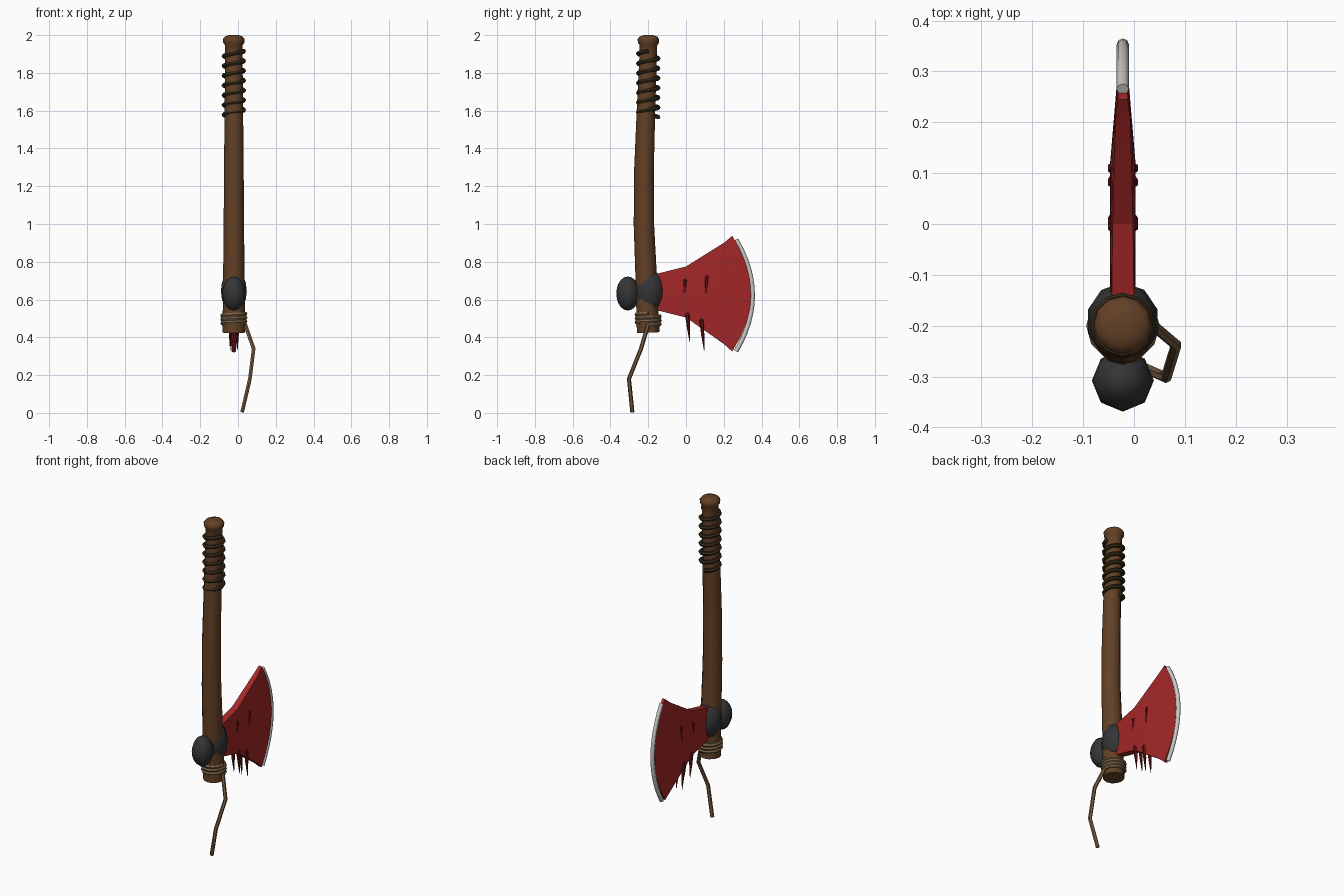
import bpy, bmesh, math
from mathutils import Vector

if "Cube" in bpy.data.objects:
    bpy.data.objects.remove(bpy.data.objects["Cube"])

CX = -0.022  # centre plane of handle and blade


def material(name, rgb):
    m = bpy.data.materials.new(name)
    m.use_nodes = True
    m.diffuse_color = (*rgb, 1)
    m.node_tree.nodes["Principled BSDF"].inputs["Base Color"].default_value = (*rgb, 1)
    return m


WOOD = material("brown wood", (0.125, 0.052, 0.019))
WRAP = material("dark leather", (0.036, 0.022, 0.009))
ROPE = material("tan rope", (0.19, 0.115, 0.055))
IRON = material("dark iron", (0.035, 0.035, 0.037))
RED = material("red paint", (0.37, 0.02, 0.021))
BLOOD = material("dark red", (0.13, 0.006, 0.007))
STEEL = material("pale steel", (0.6, 0.58, 0.55))


def finish(bm, name, mat, smooth=None):
    bmesh.ops.recalc_face_normals(bm, faces=bm.faces)
    mesh = bpy.data.meshes.new(name)
    bm.to_mesh(mesh)
    bm.free()
    mesh.materials.append(mat)
    ob = bpy.data.objects.new(name, mesh)
    bpy.context.collection.objects.link(ob)
    if smooth:
        bpy.ops.object.select_all(action="DESELECT")
        ob.select_set(True)
        bpy.context.view_layer.objects.active = ob
        bpy.ops.object.shade_smooth_by_angle(angle=math.radians(smooth))
    return ob


def loft(name, mat, points, radii, sides=8, ref=(1, 0, 0), smooth=None):
    """Tube through points with a radius at each point."""
    bm = bmesh.new()
    pts = [Vector(p) for p in points]
    rings = []
    for i, p in enumerate(pts):
        t = (pts[min(i + 1, len(pts) - 1)] - pts[max(i - 1, 0)]).normalized()
        a = t.cross(Vector(ref)).normalized()
        b = t.cross(a)
        angles = [math.tau * k / sides for k in range(sides)]
        rings.append([bm.verts.new(p + radii[i] * (a * math.cos(w) + b * math.sin(w)))
                      for w in angles])
    for r, s in zip(rings, rings[1:]):
        for k in range(sides):
            n = (k + 1) % sides
            bm.faces.new((r[k], r[n], s[n], s[k]))
    bm.faces.new(rings[0])
    bm.faces.new(rings[-1])
    return finish(bm, name, mat, smooth)


def helix(cy, radius, z0, z1, start, turns, per_turn=12):
    n = round(turns * per_turn)
    return [(CX + radius * math.cos(start + math.tau * turns * i / n),
             cy + radius * math.sin(start + math.tau * turns * i / n),
             z0 + (z1 - z0) * i / n) for i in range(n + 1)]


def ellipsoid(name, mat, centre, scale, segments, rings):
    bm = bmesh.new()
    bmesh.ops.create_uvsphere(bm, u_segments=segments, v_segments=rings, radius=1)
    bmesh.ops.scale(bm, vec=scale, verts=bm.verts)
    bmesh.ops.translate(bm, vec=centre, verts=bm.verts)
    return finish(bm, name, mat, 50)


# Handle, slightly bowed, with a rounded knob on top: (z, y, radius)
shaft = [(0.425, -0.2, 0.06), (0.7, -0.21, 0.057), (1.0, -0.223, 0.054),
         (1.3, -0.222, 0.052), (1.6, -0.212, 0.049), (1.9, -0.2, 0.046),
         (1.945, -0.199, 0.046), (1.96, -0.199, 0.056), (1.98, -0.199, 0.057),
         (1.993, -0.199, 0.046), (2.0, -0.199, 0.025)]
loft("handle", WOOD, [(CX, y, z) for z, y, r in shaft], [r for z, y, r in shaft],
     sides=12, smooth=45)

# Grip wrap
grip = helix(-0.2, 0.053, 1.565, 1.915, math.pi / 2, 6.75)
loft("grip_wrap", WRAP, grip, [0.012] * len(grip), sides=6, ref=(0, 0, 1), smooth=40)

# Rope: coils under the head, and a loose hanging tail
coil = helix(-0.2, 0.06, 0.465, 0.525, 0, 3)
loft("rope_coil", ROPE, coil, [0.012] * len(coil), sides=6, ref=(0, 0, 1), smooth=40)
tail = [(0.022, -0.284, 0.004), (0.063, -0.302, 0.18), (0.083, -0.238, 0.34), (0.038, -0.2, 0.468)]
loft("rope_tail", ROPE, tail, [0.011] * len(tail), sides=6, smooth=40)

# Iron collar and rear hammer knob
ellipsoid("collar", IRON, (CX, -0.192, 0.645), (0.072, 0.077, 0.115), 10, 8)
ellipsoid("rear_knob", IRON, (CX, -0.308, 0.632), (0.061, 0.061, 0.09), 8, 10)

# Blade: columns of (y, curve of y, lower z, upper z, half thickness, its change to the tips)
columns = [(-0.16, 0, 0.545, 0.735, 0.025, -0.003),
           (0.0, 0, 0.505, 0.775, 0.025, -0.005),
           (0.12, 0.08, 0.365, 0.9, 0.025, -0.01),
           (0.345, -0.1, 0.325, 0.937, 0.006, 0.004)]
ROWS = 8
bm = bmesh.new()
sheets = []
for side in (-1, 1):
    sheet = []
    for y, bow, low, high, half, change in columns:
        column = []
        for i in range(ROWS + 1):
            v = 2 * i / ROWS - 1
            column.append(bm.verts.new((CX + side * (half + change * v * v), y + bow * v * v,
                                        low + (high - low) * i / ROWS)))
        sheet.append(column)
    sheets.append(sheet)
    for a, b in zip(sheet, sheet[1:]):
        for i in range(ROWS):
            bm.faces.new((a[i], b[i], b[i + 1], a[i + 1]))
left, right = sheets
for c in range(len(columns) - 1):
    for i in (0, ROWS):
        bm.faces.new((left[c][i], left[c + 1][i], right[c + 1][i], right[c][i]))
for c in (0, -1):
    for i in range(ROWS):
        bm.faces.new((left[c][i], left[c][i + 1], right[c][i + 1], right[c][i]))
finish(bm, "blade", RED, 8)

# Steel cutting edge
arc = [(CX, 0.353 - 0.088 * v * v, 0.622 + 0.296 * v)
       for v in [i / 6 - 1 for i in range(13)]]
loft("cutting_edge", STEEL, arc, [0.012] * len(arc), sides=8, smooth=50)

# Drips on both faces and under the blade: (top y, top z, bottom y, bottom z)
drips = [(-0.004, 0.71, -0.014, 0.58), (0.111, 0.73, 0.1, 0.565),
         (0.006, 0.53, 0.02, 0.375), (0.081, 0.5, 0.096, 0.33)]
for side, label in ((-1, "right"), (1, "left")):
    for n, (y0, z0, y1, z1) in enumerate(drips):
        steps = ((0, 0.5), (0.06, 1), (0.5, 0.7), (1, 0.08))
        path = [(CX + side * 0.019, y0 + (y1 - y0) * t, z0 + (z1 - z0) * t) for t, _ in steps]
        loft(f"{label}_drip_{n + 1}", BLOOD, path, [0.012 * s for _, s in steps], sides=6)
